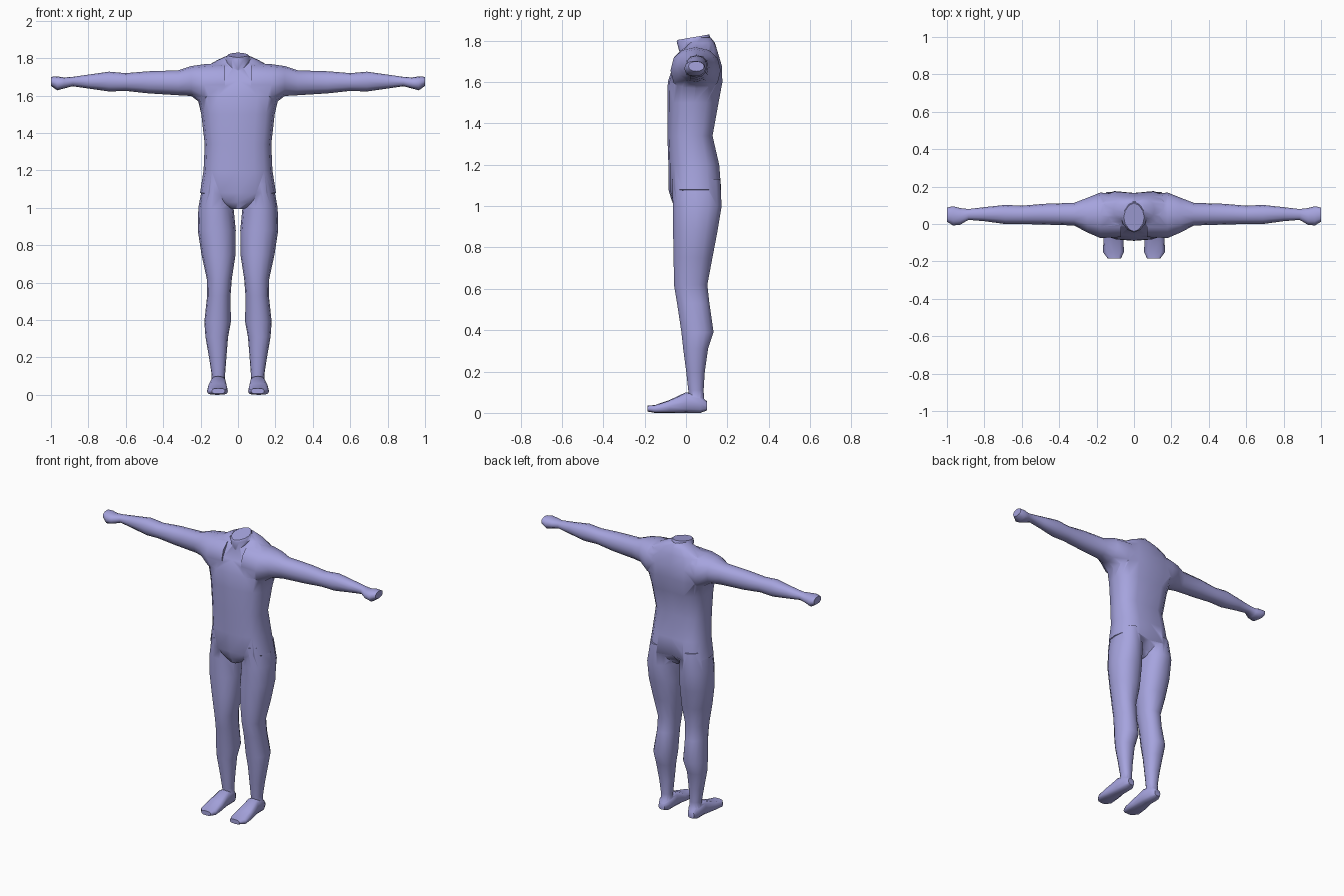
import bpy, bmesh, math

skin = bpy.data.materials.new("lavender")
skin.diffuse_color = (0.38, 0.37, 0.73, 1)


def loft(name, axis, rings, side=1, power=2.3, sides=16, groove=None, tilt=0):
    """Skin closed rounded rings (t, a0, a1, b0, b1) strung along one axis."""
    bm = bmesh.new()
    loops = []
    for i, (t, a0, a1, b0, b1) in enumerate(rings):
        loop = []
        for k in range(sides):
            ang = 2 * math.pi * k / sides
            c, s = math.cos(ang), math.sin(ang)
            ca = math.copysign(abs(c) ** (2 / power), c)
            sb = math.copysign(abs(s) ** (2 / power), s)
            a = (a0 + a1) / 2 + ca * (a1 - a0) / 2
            b = (b0 + b1) / 2 + sb * (b1 - b0) / 2
            if groove and k == sides // 4:
                b -= groove[i]
            h = t
            if tilt and i == len(rings) - 1:
                h += tilt * sb
            co = {"x": (h, a, b), "y": (a, h, b), "z": (a, b, h)}[axis]
            loop.append(bm.verts.new((co[0] * side, co[1], co[2])))
        loops.append(loop)
    for p, q in zip(loops, loops[1:]):
        for k in range(sides):
            j = (k + 1) % sides
            bm.faces.new((p[k], p[j], q[j], q[k]))
    bm.faces.new(loops[0])
    bm.faces.new(loops[-1])
    bmesh.ops.recalc_face_normals(bm, faces=bm.faces)
    me = bpy.data.meshes.new(name)
    bm.to_mesh(me)
    bm.free()
    me.materials.append(skin)
    ob = bpy.data.objects.new(name, me)
    bpy.context.collection.objects.link(ob)
    return ob


# Torso: height, left, right, front, back, with a spine groove
torso = [(z, -w, w, f, b) for z, w, f, b in (
    (0.995, 0.035, -0.055, 0.08), (1.03, 0.11, -0.07, 0.13),
    (1.08, 0.203, -0.085, 0.178), (1.20, 0.184, -0.085, 0.168),
    (1.34, 0.178, -0.09, 0.135), (1.50, 0.196, -0.09, 0.165),
    (1.60, 0.22, -0.088, 0.184), (1.68, 0.22, -0.062, 0.18),
    (1.75, 0.18, -0.02, 0.157), (1.79, 0.11, 0.015, 0.14), (1.815, 0.055, 0.04, 0.12))]
body = loft("body", "z", torso, power=2.6,
            groove=(0.02, 0.03, 0.03, 0.012, 0.01, 0.015, 0.018, 0.015, 0.005, 0, 0))

# Neck stump, cut on a slant
parts = [loft("neck", "z", [
    (1.66, -0.05, 0.05, -0.015, 0.10), (1.74, -0.06, 0.06, -0.03, 0.11),
    (1.795, -0.07, 0.07, -0.045, 0.125), (1.817, -0.055, 0.055, -0.04, 0.112)],
    power=1.8, sides=12, tilt=0.013)]

# Arm from inside the chest out to the fist: x, front, back, bottom, top
arm = [(0.07, -0.07, 0.16, 1.545, 1.775), (0.18, -0.075, 0.168, 1.545, 1.768),
       (0.25, -0.045, 0.14, 1.598, 1.758), (0.32, -0.008, 0.113, 1.602, 1.735),
       (0.48, -0.003, 0.108, 1.612, 1.73), (0.60, 0.0, 0.098, 1.625, 1.72),
       (0.69, 0.0, 0.102, 1.622, 1.728), (0.80, 0.015, 0.09, 1.638, 1.712),
       (0.885, 0.022, 0.08, 1.65, 1.70), (0.93, -0.004, 0.085, 1.638, 1.697),
       (0.967, -0.008, 0.095, 1.628, 1.703), (1.0, 0.012, 0.088, 1.652, 1.70)]

# Leg from hip to ankle: height, inner, outer, front, back
leg = [(1.13, 0.03, 0.188, -0.07, 0.168), (1.0, 0.024, 0.212, -0.066, 0.175),
       (0.88, 0.012, 0.215, -0.065, 0.155), (0.75, 0.013, 0.195, -0.062, 0.13),
       (0.62, 0.033, 0.167, -0.06, 0.105), (0.53, 0.04, 0.165, -0.045, 0.115),
       (0.39, 0.038, 0.18, -0.024, 0.135), (0.31, 0.053, 0.174, -0.015, 0.108),
       (0.20, 0.062, 0.155, 0.0, 0.092), (0.11, 0.069, 0.141, 0.01, 0.086),
       (0.03, 0.072, 0.14, 0.02, 0.09)]

# Foot from heel to toe: y, inner, outer, bottom, top
foot = [(0.102, 0.085, 0.13, 0.012, 0.055), (0.07, 0.066, 0.146, 0.0, 0.085),
        (0.0, 0.064, 0.148, 0.0, 0.1), (-0.08, 0.056, 0.163, 0.0, 0.062),
        (-0.15, 0.054, 0.166, 0.0, 0.038), (-0.185, 0.07, 0.14, 0.006, 0.035)]

for side, label in ((1, "left"), (-1, "right")):
    parts.append(loft(label + "_arm", "x", arm, side, power=2.2, sides=12))
    parts.append(loft(label + "_leg", "z", leg, side, power=2.2, sides=14))
    parts.append(loft(label + "_foot", "y", foot, side, power=3, sides=12))

# Fuse the limbs into one skin
for part in parts:
    mod = body.modifiers.new("fuse_" + part.name, "BOOLEAN")
    mod.operation = "UNION"
    mod.solver = "EXACT"
    mod.object = part
bpy.context.view_layer.update()
fused = bpy.data.meshes.new_from_object(
    body.evaluated_get(bpy.context.evaluated_depsgraph_get()))
body.modifiers.clear()
body.data = fused
for part in parts:
    bpy.data.objects.remove(part)

bpy.context.view_layer.objects.active = body
body.select_set(True)
bpy.ops.object.shade_smooth_by_angle(angle=math.radians(50))
